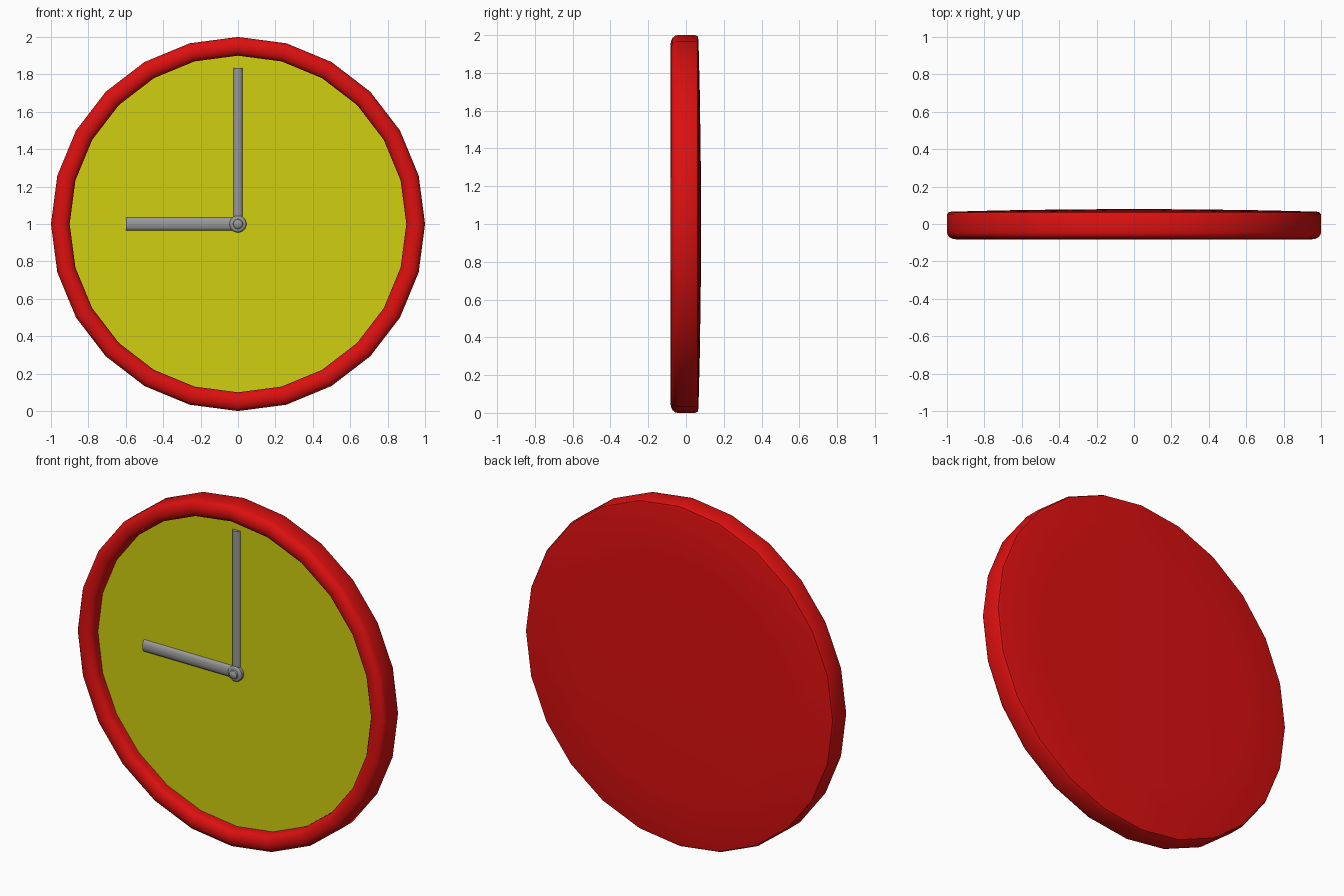
import bpy, bmesh
from math import sin, cos, pi, radians
from mathutils import Matrix, Vector

cube = bpy.data.objects.get("Cube")
if cube:
    bpy.data.objects.remove(cube)

CENTRE = Vector((0, 0, 1))


def material(name, rgb):
    mat = bpy.data.materials.new(name)
    mat.use_nodes = True
    mat.diffuse_color = (*rgb, 1)
    mat.node_tree.nodes["Principled BSDF"].inputs["Base Color"].default_value = (*rgb, 1)
    return mat


red = material("red", (0.72, 0.005, 0.005))
yellow = material("yellow", (0.63, 0.63, 0.005))
grey = material("grey", (0.32, 0.32, 0.32))


def finish(name, bm, mat, angle=40):
    bmesh.ops.recalc_face_normals(bm, faces=bm.faces)
    mesh = bpy.data.meshes.new(name)
    bm.to_mesh(mesh)
    bm.free()
    mesh.materials.append(mat)
    obj = bpy.data.objects.new(name, mesh)
    bpy.context.collection.objects.link(obj)
    bpy.ops.object.select_all(action="DESELECT")
    obj.select_set(True)
    bpy.context.view_layer.objects.active = obj
    bpy.ops.object.shade_smooth_by_angle(angle=radians(angle))
    return obj


def lathe(name, profile, sides, mat, angle=40):
    """Spin (radius, y) points about the clock's front-to-back axis."""
    bm = bmesh.new()
    verts = [bm.verts.new(CENTRE + Vector((0, y, r))) for r, y in profile]
    edges = [bm.edges.new(pair) for pair in zip(verts, verts[1:])]
    bmesh.ops.spin(bm, geom=verts + edges, cent=CENTRE, axis=(0, 1, 0),
                   angle=2 * pi, steps=sides, use_merge=True)
    bmesh.ops.remove_doubles(bm, verts=bm.verts, dist=1e-5)
    return finish(name, bm, mat, angle)


def hand(name, length, width, back, depth, turn, mat):
    """Half-round bar running from the hub outwards."""
    bm = bmesh.new()
    section = [(width / 2 * cos(a), back - depth * sin(a))
               for a in (i * pi / 6 for i in range(7))]
    face = bm.faces.new([bm.verts.new((x, y, 0)) for x, y in section])
    out = bmesh.ops.extrude_face_region(bm, geom=[face])
    tip = [v for v in out["geom"] if isinstance(v, bmesh.types.BMVert)]
    bmesh.ops.translate(bm, verts=tip, vec=(0, 0, length))
    bm.transform(Matrix.Translation(CENTRE) @ Matrix.Rotation(turn, 4, "Y"))
    return finish(name, bm, mat)


# Case: rounded front lip, straight side and slightly domed back
rim_front = [(0.95 + 0.05 * cos(a), -0.045 - 0.037 * sin(a))
             for a in (i * pi / 8 for i in range(9))]
back = [(0, 0.08), (0.35, 0.078), (0.7, 0.073), (0.975, 0.066),
        (0.993, 0.062), (1, 0.05)]
lathe("case", back + rim_front + [(0.9, 0.0)], 24, red)

# Dial
lathe("dial", [(0, -0.01), (0.905, -0.01)], 24, yellow)

# Hands
hand("minute_hand", 0.835, 0.05, -0.012, 0.018, 0, grey)
hand("hour_hand", 0.6, 0.07, -0.012, 0.016, -pi / 2, grey)

# Hub with a raised centre cap
lathe("hub", [(0.045, -0.01), (0.045, -0.028), (0.038, -0.035), (0.026, -0.038),
              (0.024, -0.046), (0.014, -0.052), (0, -0.054)], 24, grey, 30)
